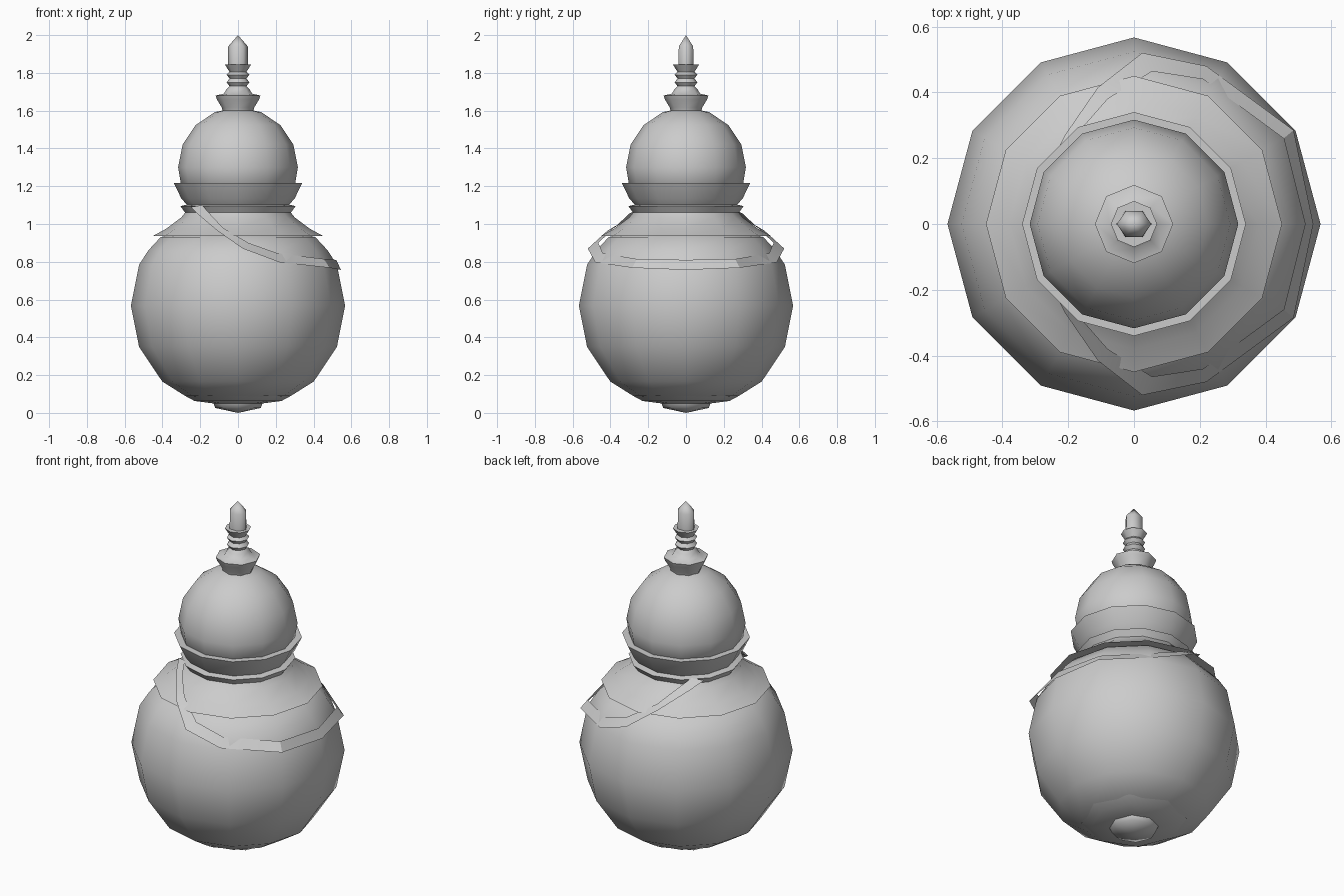
import bpy, bmesh, math

cube = bpy.data.objects.get("Cube")
if cube:
    bpy.data.objects.remove(cube, do_unlink=True)

grey = bpy.data.materials.new("plain grey")
grey.use_nodes = True
grey.diffuse_color = (0.6, 0.6, 0.6, 1)
grey.node_tree.nodes["Principled BSDF"].inputs["Base Color"].default_value = (0.6, 0.6, 0.6, 1)


def finish(name, bm, angle):
    bmesh.ops.recalc_face_normals(bm, faces=bm.faces)
    mesh = bpy.data.meshes.new(name)
    bm.to_mesh(mesh)
    bm.free()
    mesh.materials.append(grey)
    obj = bpy.data.objects.new(name, mesh)
    bpy.context.collection.objects.link(obj)
    bpy.ops.object.select_all(action="DESELECT")
    obj.select_set(True)
    bpy.context.view_layer.objects.active = obj
    bpy.ops.object.shade_smooth_by_angle(angle=math.radians(angle))
    return obj


def lathe(name, profile, sides=12, angle=60):
    """Turn a (radius, height) profile round the z axis."""
    bm = bmesh.new()
    verts = [bm.verts.new((r, 0, z)) for r, z in profile]
    edges = [bm.edges.new(pair) for pair in zip(verts, verts[1:])]
    bmesh.ops.spin(bm, geom=verts + edges, cent=(0, 0, 0), axis=(0, 0, 1),
                   angle=math.tau, steps=sides, use_merge=True)
    bmesh.ops.remove_doubles(bm, verts=bm.verts, dist=0.0005)
    return finish(name, bm, angle)


def arc(radius, centre, start, stop, step=22.5):
    count = round((stop - start) / step)
    angles = [math.radians(start + i * step) for i in range(count + 1)]
    return [(radius * math.cos(a), centre + radius * math.sin(a)) for a in angles]


# Round body, with the shoulder tucked under the collar
lathe("body", [(0, 0.04), (0.28, 0.09)] + arc(0.567, 0.567, -45, 22.5)
      + [(0.475, 0.86), (0.41, 0.93), (0.3, 0.96), (0, 0.98)])

# Small foot under the body
lathe("foot", [(0.28, 0.09), (0.23, 0.063), (0.13, 0.05), (0.12, 0.026), (0, 0)], 8)

# Flared collar and neck
lathe("collar", [(0.36, 0.94), (0.45, 0.937), (0.38, 0.975), (0.3, 1.035),
                 (0.28, 1.06), (0.305, 1.095), (0.26, 1.105)])
lathe("neck_band", [(0.26, 1.09), (0.3, 1.135), (0.34, 1.217), (0.29, 1.217)])

# Domed head
lathe("head", [(0.29, 1.2), (0.303, 1.217)] + arc(0.317, 1.3, 0, 90))

# Ringed finial and its pointed tip
lathe("finial", [(0.08, 1.59), (0.085, 1.615), (0.112, 1.66), (0.119, 1.68),
                 (0.075, 1.69), (0.06, 1.715), (0.045, 1.73), (0.06, 1.75),
                 (0.045, 1.77), (0.06, 1.79), (0.045, 1.805), (0.07, 1.845),
                 (0, 1.845)], 8)
tip = lathe("finial_tip", [(0.053, 1.84), (0.052, 1.94), (0, 2)], 6)
tip.scale.y = 0.85

# Slanted sash: half of each edge from the neck to the left side, then mirrored
lower = [(-0.25, 0.19, 1.09), (-0.21, 0.27, 1.05), (-0.11, 0.415, 0.965),
         (0.025, 0.52, 0.87), (0.22, 0.48, 0.797), (0.485, 0.285, 0.768),
         (0.545, 0, 0.757)]
upper = [(-0.19, 0.22, 1.1), (-0.15, 0.3, 1.055), (-0.08, 0.38, 0.98),
         (0.055, 0.464, 0.9), (0.21, 0.44, 0.845), (0.455, 0.26, 0.815),
         (0.52, 0, 0.81)]
bm = bmesh.new()
rows = [(bm.verts.new(a), bm.verts.new(b)) for a, b in zip(lower, upper)]
for (a, b), (c, d) in zip(rows, rows[1:]):
    bm.faces.new((a, c, d, b))
bmesh.ops.mirror(bm, geom=bm.verts[:] + bm.edges[:] + bm.faces[:],
                 axis="Y", merge_dist=0.001)
sash = finish("sash", bm, 30)
